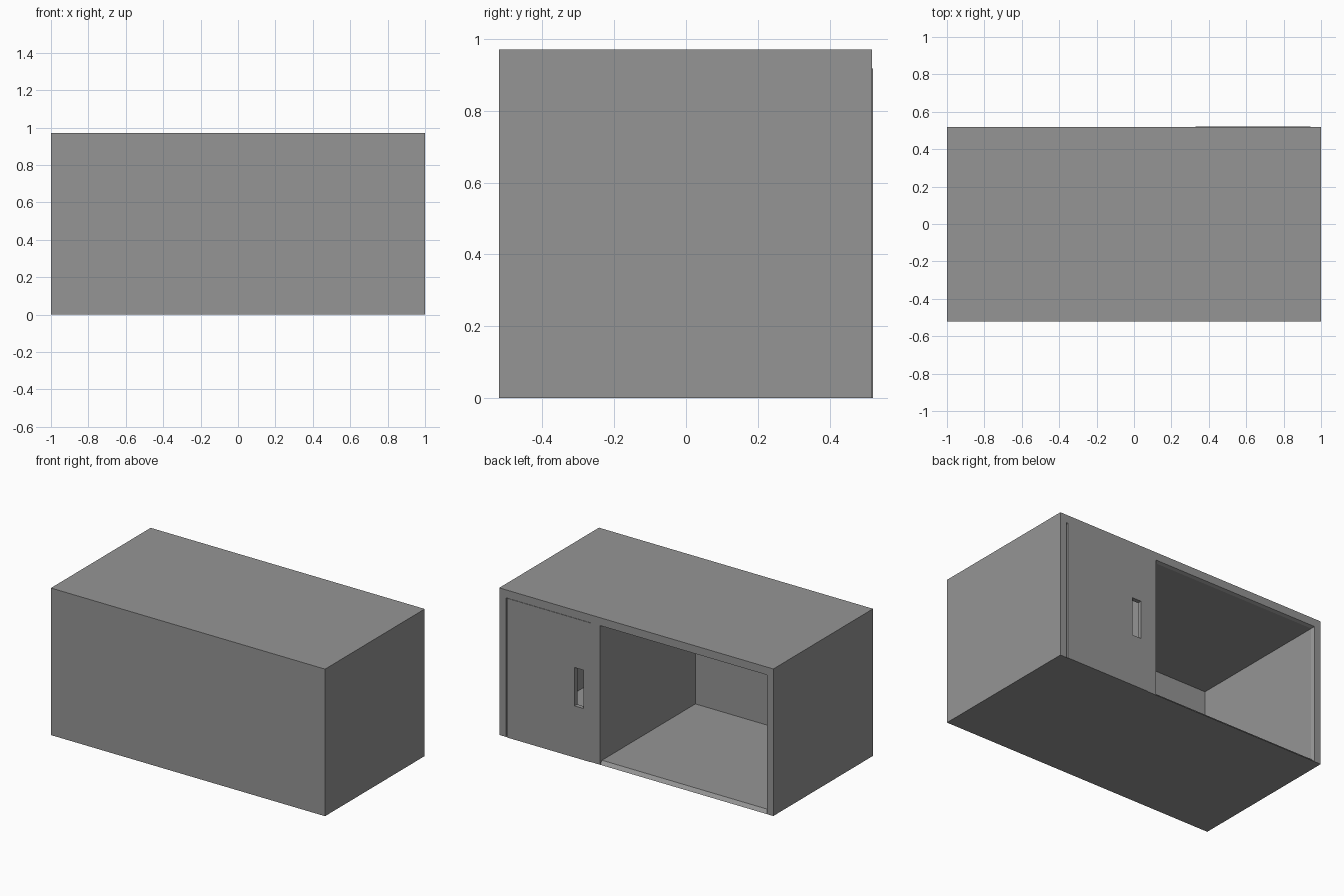
import bpy
import bmesh

cube = bpy.data.objects.get("Cube")
if cube:
    bpy.data.objects.remove(cube, do_unlink=True)

grey = bpy.data.materials.new("cabinet_grey")
grey.use_nodes = True
COLOUR = (0.3, 0.3, 0.3, 1)
grey.diffuse_color = COLOUR
grey.node_tree.nodes["Principled BSDF"].inputs["Base Color"].default_value = COLOUR

# Overall carcass limits
W, H = 1.0, 0.97
Y0, Y1 = -0.521, 0.518
SIDE, FLOOR, CEIL = 0.952, 0.022, 0.918
LIP = 0.02


def prism(name, profile, axis, start, end):
    """Extrude a 2D profile (remaining axes in order) along one axis."""
    bm = bmesh.new()

    def ring(level):
        out = []
        for p in profile:
            co = list(p)
            co.insert(axis, level)
            out.append(bm.verts.new(co))
        return out

    a, b = ring(start), ring(end)
    bm.faces.new(a)
    bm.faces.new(b)
    for i in range(len(a)):
        j = (i + 1) % len(a)
        bm.faces.new((a[i], a[j], b[j], b[i]))
    bmesh.ops.recalc_face_normals(bm, faces=bm.faces)
    mesh = bpy.data.meshes.new(name)
    bm.to_mesh(mesh)
    bm.free()
    mesh.materials.append(grey)
    obj = bpy.data.objects.new(name, mesh)
    bpy.context.collection.objects.link(obj)
    return obj


def box(name, x, y, z):
    return prism(name, [(x[0], y[0]), (x[1], y[0]), (x[1], y[1]), (x[0], y[1])], 2, *z)


# Side walls, with a bevelled lip inside the opening
for name, s in (("left_wall", 1), ("right_wall", -1)):
    inner = SIDE - 0.008
    prism(name, [(s * W, Y0), (s * W, Y1), (s * SIDE, Y1),
                 (s * inner, Y1 - LIP), (s * inner, Y0)], 2, 0, H)

# Base and top panels, also with a bevelled lip
prism("base_panel", [(Y0, 0), (Y1, 0), (Y1 - LIP, FLOOR), (Y0, FLOOR)], 0, -SIDE, SIDE)
prism("top_panel", [(Y0, H), (Y1, H), (Y1, CEIL), (Y1 - LIP, CEIL - 0.008),
                    (Y0, CEIL - 0.008)], 0, -W, W)

# Closed panel opposite the door, and the partition
box("closed_panel", (-W, W), (Y0, -0.475), (0, H))
box("partition", (0.264, 0.33), (-0.48, Y1), (0, CEIL + 0.01))

# Door with a slot for a handle
door = box("door", (0.33, 0.943), (Y1 - 0.025, Y1 + 0.003), (0, CEIL))
slot = box("slot_cutter", (0.383, 0.448), (Y1 - 0.1, Y1 + 0.1), (0.34, 0.593))
slot.hide_render = True
cut = door.modifiers.new("slot", "BOOLEAN")
cut.operation = "DIFFERENCE"
cut.solver = "EXACT"
cut.object = slot
bpy.context.view_layer.objects.active = door
bpy.ops.object.modifier_apply(modifier=cut.name)
bpy.data.objects.remove(slot, do_unlink=True)
